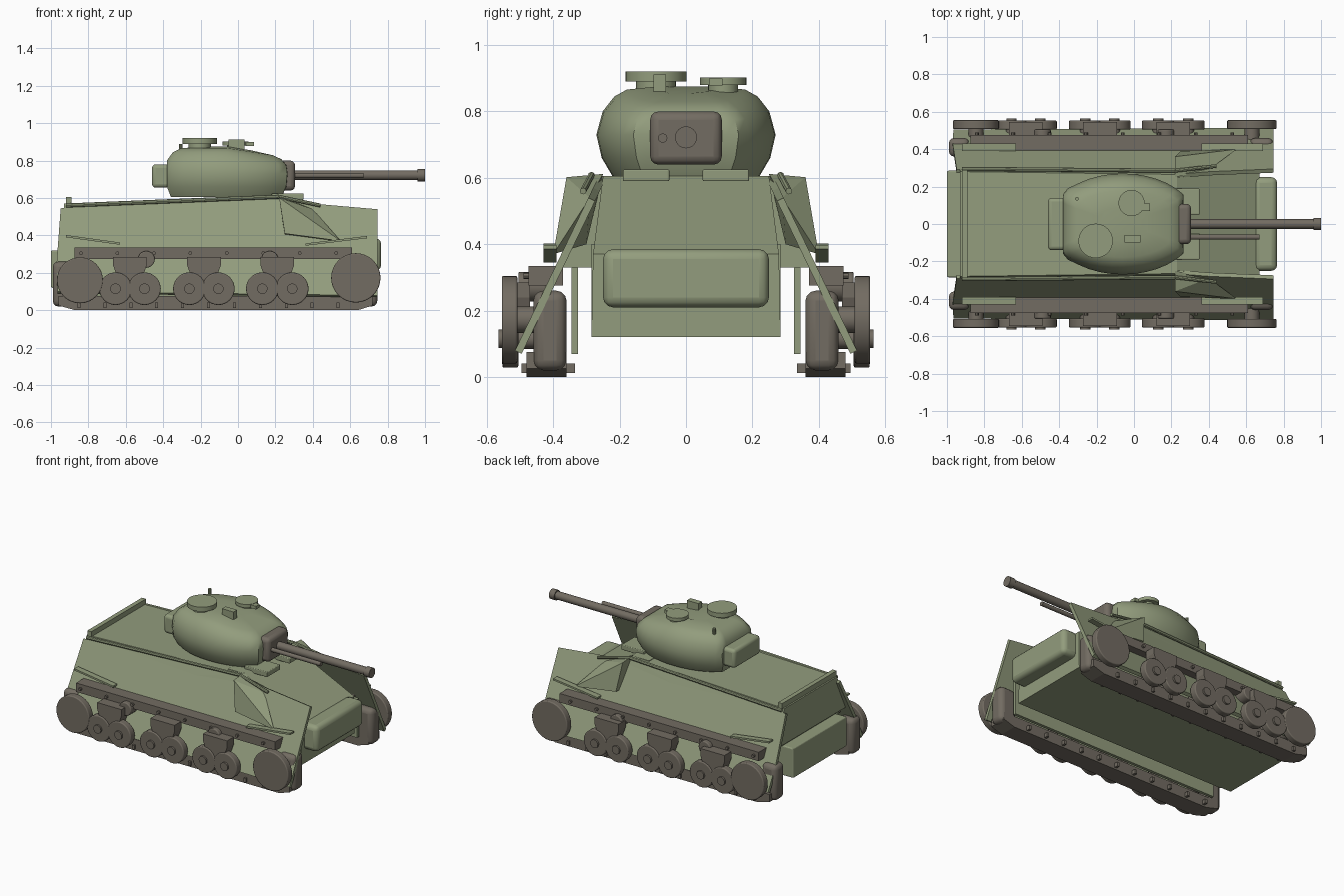
import bpy, bmesh, math
from mathutils import Vector

if "Cube" in bpy.data.objects:
    bpy.data.objects.remove(bpy.data.objects["Cube"])


def material(name, rgb):
    m = bpy.data.materials.new(name)
    m.diffuse_color = (*rgb, 1)
    m.use_nodes = True
    m.node_tree.nodes["Principled BSDF"].inputs["Base Color"].default_value = m.diffuse_color
    return m


GREEN = material("olive_green", (0.29, 0.335, 0.205))
BROWN = material("grey_brown", (0.17, 0.15, 0.122))


def finish(name, bm, mat, bevel=0, smooth=None):
    bmesh.ops.recalc_face_normals(bm, faces=bm.faces[:])
    me = bpy.data.meshes.new(name)
    bm.to_mesh(me)
    bm.free()
    me.materials.append(mat)
    ob = bpy.data.objects.new(name, me)
    bpy.context.collection.objects.link(ob)
    if bevel:
        mod = ob.modifiers.new("bevel", "BEVEL")
        mod.width, mod.segments = bevel, 3
    if smooth:
        bpy.ops.object.select_all(action="DESELECT")
        ob.select_set(True)
        bpy.context.view_layer.objects.active = ob
        bpy.ops.object.shade_smooth_by_angle(angle=math.radians(smooth))
    return ob


def hull(name, pts, mat, bevel=0, smooth=None):
    bm = bmesh.new()
    for p in pts:
        bm.verts.new(p)
    r = bmesh.ops.convex_hull(bm, input=bm.verts[:])
    bmesh.ops.dissolve_limit(bm, angle_limit=0.01, verts=bm.verts[:], edges=bm.edges[:])
    return finish(name, bm, mat, bevel, smooth)


def box(name, x, y, z, mat, bevel=0, smooth=None):
    return hull(name, [(a, b, c) for a in x for b in y for c in z], mat, bevel, smooth)


def rod(name, p, q, r, mat, seg=24, bevel=0):
    p, q = Vector(p), Vector(q)
    bm = bmesh.new()
    bmesh.ops.create_cone(bm, cap_ends=True, segments=seg, radius1=r, radius2=r, depth=(q - p).length)
    rot = (q - p).to_track_quat("Z", "Y").to_matrix()
    for v in bm.verts:
        v.co = rot @ v.co + (p + q) / 2
    return finish(name, bm, mat, bevel, 35)


def prism(name, outline, offset, mat):
    bm = bmesh.new()
    f = bm.faces.new([bm.verts.new(p) for p in outline])
    r = bmesh.ops.extrude_face_region(bm, geom=[f])
    bmesh.ops.translate(bm, vec=offset, verts=[v for v in r["geom"] if isinstance(v, bmesh.types.BMVert)])
    bm.normal_update()
    if not any(g.is_valid and g == f for g in bm.faces):
        bm.faces.new([v for v in bm.verts][:len(outline)])
    return finish(name, bm, mat)


def both(pts):
    return [(x, s * y, z) for x, y, z in pts for s in (1, -1)]


# Hull: rear upper body, sloped front, belly and rear box
hull("upper_hull", both([(-.93, .28, .57), (-.93, .39, .33), (.22, .265, .605), (.22, .385, .33)]), GREEN)
hull("front_hull", both([(.1, .25, .605), (.23, .25, .605), (.67, .28, .37), (.67, .285, .12), (.1, .285, .12)]), GREEN)
box("lower_hull", (-.92, .3), (-.285, .285), (.12, .4), GREEN)
box("rear_box", (-1, -.87), (-.285, .285), (.12, .32), GREEN, .008)
box("front_gear_cover", (.64, .765), (-.25, .25), (.21, .385), GREEN, .03, 40)
box("rear_deck_lip", (-.92, -.89), (-.29, .29), (.545, .605), GREEN)


def slope(z):
    return .275 + (.58 - z) * .48


panel = [(-.965, .1), (-.97, .25), (-.948, .545), (.22, .6), (.4, .57), (.745, .54), (.745, .08), (.66, .08)]
wheel_x = [-.655, -.5, -.26, -.105, .13, .29]
for s, side in ((1, "left"), (-1, "right")):
    # Leaning armour panel, corner wedge and trim
    prism("side_panel_" + side, [(x, s * slope(z), z) for x, z in panel], (0, -s * .02, -.01), GREEN)
    hull("corner_wedge_" + side, [(x, s * y, z) for x, y, z in
         [(.22, .25, .612), (.22, .36, .602), (.25, .39, .41), (.25, .3, .4), (.55, .40, .37), (.4, .29, .54)]], GREEN)
    rod("top_rail_" + side, (-.92, s * .295, .56), (.22, s * .285, .607), .011, GREEN, 8)
    rod("front_rail_" + side, (.22, s * .285, .607), (.44, s * .31, .56), .01, GREEN, 8)
    box("inner_plate_" + side, (-.9, .66), (s * .325, s * .345), (.07, .33), GREEN)
    for a, b, za, zb in ((-.92, -.63, .39, .35), (.36, .69, .345, .385)):
        hull("fender_plate_" + side, [(x, s * y, z + d) for x, z in ((a, za), (b, zb))
             for y in (.39, .43) for d in (0, .012)], GREEN)
    # Track run
    hull("track_bottom_" + side, [(x, s * y, z) for y in (.36, .48) for x, z in
         ((-.87, 0), (.64, 0), (.72, .025), (.72, .075), (-.96, .075), (-.96, .025))], BROWN)
    box("track_top_" + side, (-.875, .61), (s * .37, s * .475), (.275, .335), BROWN)
    box("track_front_" + side, (.62, .745), (s * .36, s * .46), (.02, .26), BROWN, .03, 40)
    box("track_rear_" + side, (-.99, -.88), (s * .36, s * .46), (.02, .26), BROWN, .03, 40)
    for i in range(11):
        x = -.85 + i * .1385
        box("track_cleat_" + side, (x - .008, x + .008), (s * .335, s * .495), (.012, .04), BROWN)
    for i in range(8):
        x = -.84 + i * .195
        rod("rail_bolt_" + side, (x, s * .46, .305), (x, s * .49, .305), .01, BROWN, 8)
    # Wheels, hubs, bogies and return rollers
    for n, x, z, r in (("rear", -.845, .16, .123), ("front", .63, .173, .132)):
        rod(n + "_wheel_" + side, (x, s * .508, z), (x, s * .555, z), r, BROWN, 32, .006)
        rod(n + "_axle_" + side, (x, s * .4, z), (x, s * .51, z), .04, BROWN, 16)
    for x in wheel_x:
        rod("road_wheel_" + side, (x, s * .505, .115), (x, s * .553, .115), .087, BROWN, 32, .006)
        rod("road_hub_" + side, (x, s * .55, .115), (x, s * .565, .115), .028, BROWN, 16)
        rod("road_axle_" + side, (x, s * .4, .115), (x, s * .51, .115), .03, BROWN, 12)
    for x in (-.578, -.182, .21):
        hull("bogie_" + side, [(x + d * w, s * y, z) for d in (1, -1) for y in (.47, .545)
             for w, z in ((.09, .285), (.09, .24), (.05, .13))], BROWN)
    for x in (-.49, .17):
        rod("return_roller_" + side, (x, s * .42, .272), (x, s * .505, .272), .045, BROWN, 20, .006)
    # Driver hatches on the front edge
    box("driver_hatch_" + side, (.18, .35), (s * .05, s * .19), (.59, .625), GREEN, .005)

# Turret: stacked rings, cut flat at front and rear
N = 40
levels = [(.605, .90, .82), (.66, .98, .94), (.73, 1, 1), (.80, .98, .93), (.845, .9, .8), (.866, .76, .66), (.875, .4, .33)]
bm = bmesh.new()
rings = []
for z, sx, sy in levels:
    ring = []
    for i in range(N):
        t = 2 * math.pi * i / N
        x = max(-.32, min(.325, .40 * math.cos(t))) * sx - .06
        if z < .83 and x < -.33:
            x = max(-.38, x * 1.03)
        y = .27 * sy * math.sin(t)
        drop = max(0, z - .73) * .35 * max(0, x + .05) / .3
        ring.append(bm.verts.new((x, y, z - drop)))
    rings.append(ring)
for a, b in zip(rings, rings[1:]):
    for i in range(N):
        j = (i + 1) % N
        bm.faces.new((a[i], a[j], b[j], b[i]))
bm.faces.new(rings[0])
bm.faces.new(rings[-1])
finish("turret", bm, GREEN, 0, 40)
box("turret_bustle", (-.46, -.34), (-.14, .14), (.655, .78), GREEN, .02, 40)

# Gun
box("gun_mantlet", (.22, .305), (-.108, .108), (.64, .80), BROWN, .025, 40)
rod("gun_barrel", (.28, 0, .722), (.99, 0, .722), .026, BROWN)
rod("gun_muzzle", (.96, 0, .722), (1, 0, .722), .033, BROWN)
rod("coaxial_gun", (.28, -.07, .72), (.67, -.07, .72), .014, BROWN, 12)

# Roof hatches and fittings
rod("large_hatch", (-.205, -.09, .89), (-.205, -.09, .92), .092, GREEN, 32)
rod("large_hatch_base", (-.205, -.09, .85), (-.205, -.09, .895), .06, GREEN)
rod("small_hatch", (-.013, .112, .88), (-.013, .112, .902), .07, GREEN, 32)
rod("small_hatch_base", (-.013, .112, .84), (-.013, .112, .885), .045, GREEN)
box("hatch_latch", (.04, .085), (.07, .11), (.878, .9), GREEN)
box("roof_periscope", (-.05, .035), (-.098, -.06), (.86, .912), GREEN)
rod("antenna_mount", (-.305, .135, .82), (-.305, .135, .89), .01, GREEN, 10)
